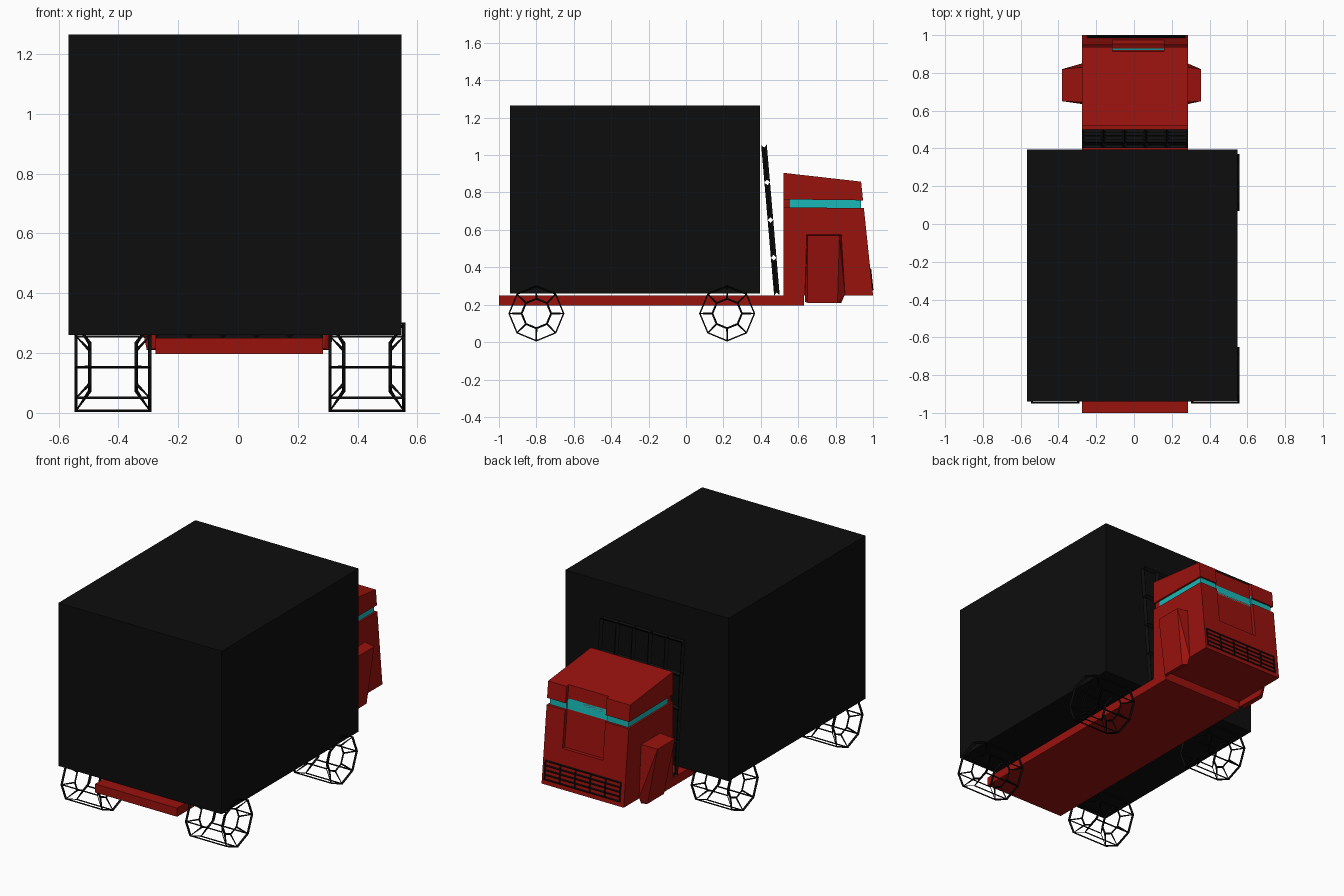
import bpy, bmesh, math
from mathutils import Vector

if "Cube" in bpy.data.objects:
    bpy.data.objects.remove(bpy.data.objects["Cube"])


def material(name, rgb):
    m = bpy.data.materials.new(name)
    m.diffuse_color = (*rgb, 1)
    m.use_nodes = True
    m.node_tree.nodes["Principled BSDF"].inputs["Base Color"].default_value = m.diffuse_color
    return m


RED = material("red_paint", (0.32, 0.006, 0.004))
BLACK = material("black", (0.004, 0.004, 0.004))
TEAL = material("teal_glass", (0.01, 0.48, 0.48))
XL, XR = -0.275, 0.285          # cab and chassis sides


def finish(name, bm, mat=None):
    bmesh.ops.recalc_face_normals(bm, faces=bm.faces)
    mesh = bpy.data.meshes.new(name)
    bm.to_mesh(mesh)
    bm.free()
    obj = bpy.data.objects.new(name, mesh)
    bpy.context.collection.objects.link(obj)
    if mat:
        mesh.materials.append(mat)
    return obj


def prism(name, profile, x0, x1, mat=None):
    """Side profile of (y, z) points extruded from x0 to x1."""
    bm = bmesh.new()
    face = bm.faces.new([bm.verts.new((x0, y, z)) for y, z in profile])
    ext = bmesh.ops.extrude_face_region(bm, geom=[face])["geom"]
    bmesh.ops.translate(bm, vec=(x1 - x0, 0, 0),
                        verts=[v for v in ext if isinstance(v, bmesh.types.BMVert)])
    return finish(name, bm, mat)


def block(name, x0, x1, y0, y1, z0, z1, mat):
    return prism(name, [(y0, z0), (y1, z0), (y1, z1), (y0, z1)], x0, x1, mat)


def wireframe(obj, thickness, boundary=True, even=True):
    mod = obj.modifiers.new("wires", 'WIREFRAME')
    mod.thickness = thickness
    mod.use_boundary = boundary
    mod.use_even_offset = even


def wire_grid(name, x0, x1, low, high, nx, nz, thickness, boundary):
    """Leaning lattice between the (y, z) points low and high."""
    bm = bmesh.new()
    a, b = Vector((0, *low)), Vector((0, *high))
    rows = [[bm.verts.new(a.lerp(b, j / nz) + Vector((x0 + (x1 - x0) * i / nx, 0, 0)))
             for i in range(nx + 1)] for j in range(nz + 1)]
    for j in range(nz):
        for i in range(nx):
            bm.faces.new((rows[j][i], rows[j][i + 1], rows[j + 1][i + 1], rows[j + 1][i]))
    wireframe(finish(name, bm, BLACK), thickness, boundary)


def wheel(name, xc, yc, zc=0.153, n=8):
    """Eight-sided wire wheel with dished ends."""
    bm = bmesh.new()
    rings = []
    for x, r in ((-0.078, 0.08), (-0.123, 0.146), (0.123, 0.146), (0.078, 0.08)):
        rings.append([bm.verts.new((xc + x, yc + r * math.cos(math.tau * k / n),
                                    zc + r * math.sin(math.tau * k / n))) for k in range(n)])
    for p, q in zip(rings, rings[1:]):
        for k in range(n):
            m = (k + 1) % n
            bm.faces.new((p[k], p[m], q[m], q[k]))
    bm.faces.new(rings[0])
    bm.faces.new(rings[-1])
    wireframe(finish(name, bm, BLACK), 0.013, even=False)


def fender(name, x_in, x_top, x_low):
    """Wedge that leans outward towards its top."""
    bm = bmesh.new()
    for p in ((x_in, 0.645, 0.575), (x_in, 0.83, 0.575),
              (x_in, 0.635, 0.215), (x_in, 0.85, 0.255), (x_in, 0.83, 0.21),
              (x_top, 0.65, 0.57), (x_top, 0.82, 0.57),
              (x_low, 0.65, 0.21), (x_low, 0.81, 0.21)):
        bm.verts.new(p)
    bmesh.ops.convex_hull(bm, input=bm.verts)
    bmesh.ops.dissolve_limit(bm, angle_limit=0.02, verts=bm.verts, edges=bm.edges)
    finish(name, bm, RED)


def front_y(z):
    """Sloping line of the cab nose."""
    return 1.0 - (z - 0.25) * 0.105


# Cargo box and chassis
block("cargo_box", -0.567, 0.547, -0.94, 0.395, 0.26, 1.265, BLACK)
block("chassis", XL, XR, -1.0, 0.632, 0.197, 0.25, RED)

# Cab: body, window band and roof
body = prism("cab_body", [(0.52, 0.25), (1.0, 0.25), (front_y(0.717), 0.717), (0.52, 0.72)],
             XL, XR, RED)
roof = prism("cab_roof", [(0.52, 0.763), (front_y(0.758), 0.758), (front_y(0.858), 0.858),
                          (0.52, 0.905)], XL, XR, RED)
block("cab_pillar", XL + 0.012, XR - 0.012, 0.52, 0.557, 0.70, 0.78, RED)
glass = block("window_band", XL + 0.012, XR - 0.012, 0.557, 0.936, 0.70, 0.78, TEAL)

# Shallow recess in the middle of the nose
cutter = prism("nose_recess_cutter", [(front_y(0.49) - 0.022, 0.49), (1.1, 0.49), (1.1, 1.0),
                                      (front_y(1.0) - 0.022, 1.0)], -0.115, 0.16)
cutter.hide_render = True
cutter.hide_viewport = True
for part in (body, roof, glass):
    mod = part.modifiers.new("recess", 'BOOLEAN')
    mod.operation = 'DIFFERENCE'
    mod.solver = 'EXACT'
    mod.object = cutter

# Side fenders
fender("fender_left", XL, -0.38, -0.305)
fender("fender_right", XR, 0.355, 0.31)

# Radiator grille and the lattice behind the cab
wire_grid("grille", -0.245, 0.268, (front_y(0.28), 0.28), (front_y(0.39), 0.39), 5, 4, 0.01, True)
wire_grid("rear_lattice", XL, XR, (0.486, 0.25), (0.417, 1.055), 5, 4, 0.03, False)

# Wheels
for side, x in (("left", -0.418), ("right", 0.431)):
    for end, y in (("rear", -0.8), ("front", 0.22)):
        wheel(f"wheel_{end}_{side}", x, y)
